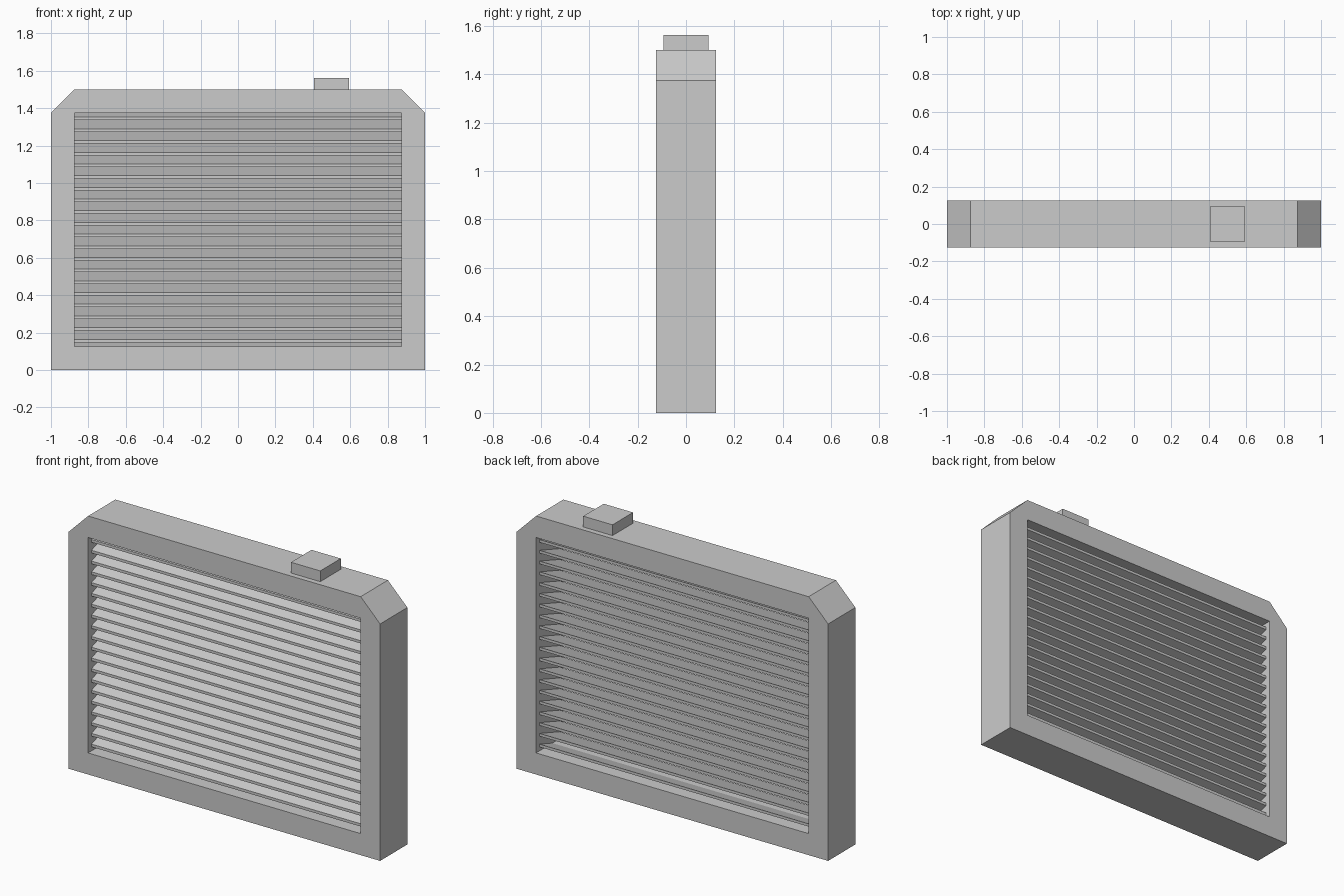
import bpy, bmesh

if "Cube" in bpy.data.objects:
    bpy.data.objects.remove(bpy.data.objects["Cube"])


def mesh_object(name, bm):
    bmesh.ops.recalc_face_normals(bm, faces=bm.faces)
    mesh = bpy.data.meshes.new(name)
    bm.to_mesh(mesh)
    bm.free()
    obj = bpy.data.objects.new(name, mesh)
    bpy.context.collection.objects.link(obj)
    return obj


def extrude_ring(bm, rings, y0, y1):
    """Extrude matching closed xz loops along y; two loops make a hollow frame."""
    outer, inner = rings
    n = len(outer)
    loops = [[bm.verts.new((x, y, z)) for x, z in ring]
             for ring in (outer, inner) for y in (y0, y1)]
    of, ob, nf, nb = loops
    for i in range(n):
        j = (i + 1) % n
        for a, b in ((of, ob), (nf, nb), (of, nf), (ob, nb)):
            bm.faces.new((a[i], a[j], b[j], b[i]))


def add_prism(bm, section, x0, x1):
    """Extrude a yz section along x."""
    a, b = ([bm.verts.new((x, y, z)) for y, z in section] for x in (x0, x1))
    bm.faces.new(a)
    bm.faces.new(b[::-1])
    for i in range(len(section)):
        j = (i + 1) % len(section)
        bm.faces.new((a[i], a[j], b[j], b[i]))


# Outer frame with clipped top corners and a rectangular opening
outer = [(-1, 0), (1, 0), (1, 1.375), (0.875, 1.5), (-0.875, 1.5), (-1, 1.375)]
inner = [(-0.875, 0.125), (0.875, 0.125), (0.875, 1.375),
         (0.75, 1.375), (-0.75, 1.375), (-0.875, 1.375)]
bm = bmesh.new()
extrude_ring(bm, (outer, inner), -0.125, 0.125)
bmesh.ops.dissolve_limit(bm, angle_limit=0.01, verts=bm.verts, edges=bm.edges)
mesh_object("frame", bm)

# Tilted cooling slats, front edge low; the end ones sink into the frame
PITCH, DEPTH, RISE, THICK = 0.0625, 0.094, 0.031, 0.008
bm = bmesh.new()
for k in range(21):
    z = 0.125 + k * PITCH
    add_prism(bm, [(-DEPTH, z - RISE - THICK), (DEPTH, z + RISE - THICK),
                   (DEPTH, z + RISE + THICK), (-DEPTH, z - RISE + THICK)],
              -0.875, 0.875)
mesh_object("slats", bm)

# Filler cap on the top edge
bm = bmesh.new()
add_prism(bm, [(-0.094, 1.5), (0.094, 1.5), (0.094, 1.5625), (-0.094, 1.5625)],
          0.406, 0.594)
mesh_object("filler_cap", bm)
